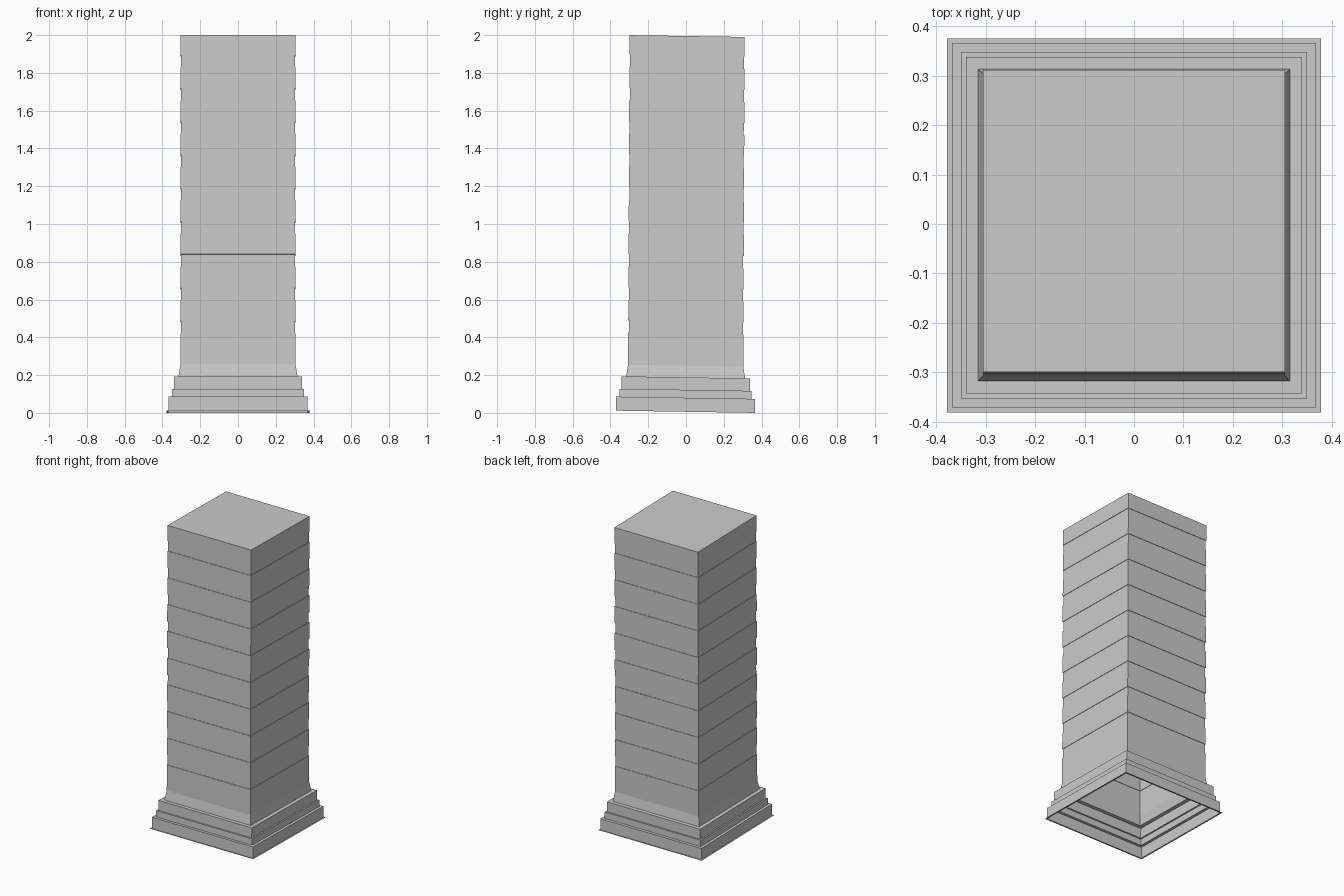
import bpy, bmesh
from mathutils import Matrix

cube = bpy.data.objects.get("Cube")
if cube:
    bpy.data.objects.remove(cube, do_unlink=True)

stone = bpy.data.materials.new("grey stone")
stone.use_nodes = True
GREY = (0.6, 0.6, 0.6, 1)
stone.diffuse_color = GREY
stone.node_tree.nodes["Principled BSDF"].inputs["Base Color"].default_value = GREY

# The column leans very slightly towards the back
LEAN = Matrix(((1, 0, 0, 0), (0, 1, 0.0045, -0.003), (0, -0.016, 1, 0), (0, 0, 0, 1)))


def square_shell(name, profile, capped=False):
    """Sweep a (half width, height) profile around a square."""
    bm = bmesh.new()
    rings = [[bm.verts.new((sx * h, sy * h, z))
              for sx, sy in ((-1, -1), (1, -1), (1, 1), (-1, 1))]
             for h, z in profile]
    for low, high in zip(rings, rings[1:]):
        for i in range(4):
            j = (i + 1) % 4
            bm.faces.new((low[i], low[j], high[j], high[i]))
    if capped:
        bm.faces.new(rings[-1])
    bm.transform(LEAN)
    mesh = bpy.data.meshes.new(name)
    bm.to_mesh(mesh)
    bm.free()
    mesh.materials.append(stone)
    obj = bpy.data.objects.new(name, mesh)
    bpy.context.collection.objects.link(obj)
    return obj


# Stepped plinth, hollow below, with a thin foot flange and a sloped collar
HALF, COLLAR_TOP, TOP = 0.305, 0.25, 1.995
square_shell("stepped_plinth", [
    (0.378, 0.006), (0.368, 0.006), (0.368, 0.08), (0.35, 0.08),
    (0.35, 0.122), (0.34, 0.122), (0.34, 0.188), (0.315, 0.188),
    (HALF, COLLAR_TOP)])

# Shaft with nine shallow recessed bands
BANDS, PITCH, FIRST, BAND, DEPTH = 9, 0.176, 0.418, 0.065, 0.003
shaft = [(HALF, COLLAR_TOP)]
for k in range(BANDS):
    z = FIRST + k * PITCH
    shaft += [(HALF, z), (HALF - DEPTH, z),
              (HALF - DEPTH, z + BAND), (HALF, z + BAND)]
shaft.append((HALF, TOP))
square_shell("banded_shaft", shaft, capped=True)
